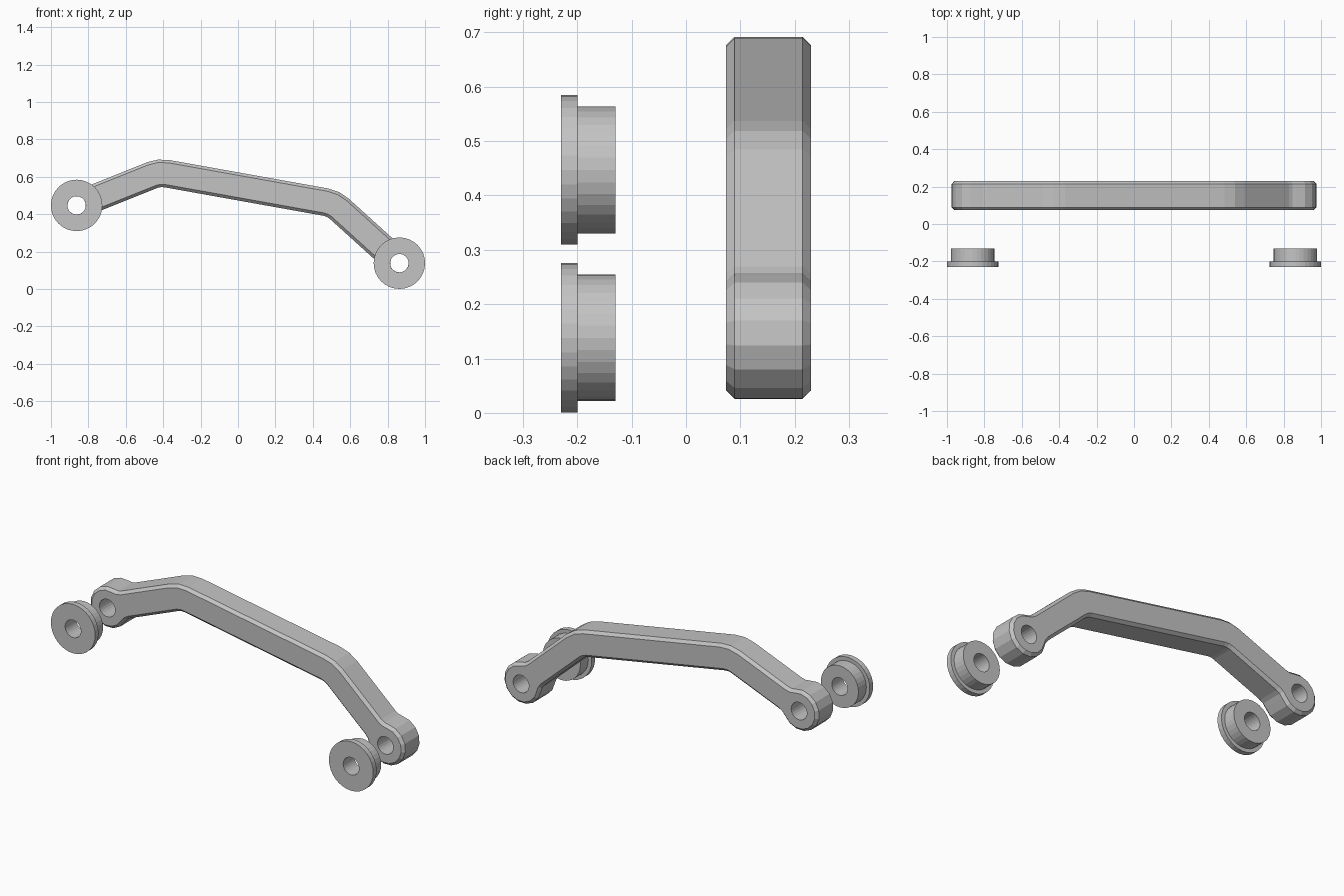
import bpy
import bmesh
from math import sin, cos, tan, asin, radians, pi
from mathutils import Matrix, Vector

if "Cube" in bpy.data.objects:
    bpy.data.objects.remove(bpy.data.objects["Cube"], do_unlink=True)

# Dimensions
TILT, MID_Z = radians(10.15), 0.2925
REACH, RISE = 0.8765, 0.252           # pivot distance and bar height, before tilting
SLOPE = radians(32)
HALF, FILLET = 0.074, 0.07            # half bar width, inner bend radius
LUG, HOLE = 0.114, 0.049
BACK, FRONT, CHAMFER = 0.23, 0.074, 0.0155

grey = bpy.data.materials.new("plain grey")
grey.use_nodes = True
grey.diffuse_color = (0.55, 0.55, 0.55, 1)
grey.node_tree.nodes["Principled BSDF"].inputs["Base Color"].default_value = grey.diffuse_color


def finish(name, bm):
    bmesh.ops.recalc_face_normals(bm, faces=bm.faces)
    mesh = bpy.data.meshes.new(name)
    bm.to_mesh(mesh)
    bm.free()
    mesh.materials.append(grey)
    obj = bpy.data.objects.new(name, mesh)
    bpy.context.collection.objects.link(obj)
    return obj


def polar(center, radius, angle):
    return Vector((center[0] + radius * cos(angle), center[1] + radius * sin(angle)))


def arc(center, radius, start, end, steps):
    return [polar(center, radius, start + (end - start) * i / steps) for i in range(steps + 1)]


def outline(inset):
    """Bent bar with a round lug at each end, shrunk by inset."""
    lug = Vector((REACH, 0))
    bend_x = REACH - RISE / tan(SLOPE) - (FILLET + HALF) * tan(SLOPE / 2)
    bend = Vector((bend_x, RISE - HALF - FILLET))
    side = pi / 2 - SLOPE
    along = pi - SLOPE
    spread = asin((HALF + FILLET) / (LUG + FILLET))
    upper, lower = along - spread, along + spread
    half = arc(bend, FILLET + 2 * HALF - inset, pi / 2, side, 2)
    half += arc(polar(lug, LUG + FILLET, upper), FILLET + inset, side + pi, upper + pi, 2)
    half += arc(lug, LUG - inset, upper, lower - 2 * pi, 11)[1:-1]
    half += arc(polar(lug, LUG + FILLET, lower), FILLET + inset, lower - pi, side, 2)
    half += arc(bend, FILLET + inset, side, pi / 2, 2)
    return half + [Vector((-p.x, p.y)) for p in reversed(half)]


def ring(bm, points, y):
    return [bm.verts.new((p.x, y, p.y)) for p in points]


def bridge(bm, a, b):
    for i in range(len(a)):
        j = (i + 1) % len(a)
        bm.faces.new((a[i], a[j], b[j], b[i]))


# Bent lever arm: chamfered rim, with a bore through each lug
bm = bmesh.new()
levels = [(FRONT, CHAMFER), (FRONT + CHAMFER, 0), (BACK - CHAMFER, 0), (BACK, CHAMFER)]
rims = [ring(bm, outline(inset), y) for y, inset in levels]
for a, b in zip(rims, rims[1:]):
    bridge(bm, a, b)
bores = []
for x in (-REACH, REACH):
    circle = arc((x, 0), HOLE, 0, 2 * pi, 24)[:-1]
    bores.append([ring(bm, circle, y) for y in (FRONT, BACK)])
    bridge(bm, *bores[-1])
for rim, end in ((rims[0], 0), (rims[-1], 1)):
    edges = []
    for loop in (rim, bores[0][end], bores[1][end]):
        edges += [bm.edges.get((loop[i - 1], loop[i])) for i in range(len(loop))]
    normal = Vector((0, 2 * end - 1, 0))
    bmesh.ops.triangle_fill(bm, edges=edges, use_beauty=True, normal=normal)
place = Matrix.Translation((0, 0, MID_Z)) @ Matrix.Rotation(TILT, 4, "Y")
bm.transform(place)
finish("lever_arm", bm)

# Flanged bushings in front of the lugs
PROFILE = [(HOLE, -0.23), (0.1375, -0.23), (0.1375, -0.2),
           (0.1165, -0.2), (0.1165, -0.13), (HOLE, -0.13)]
for name, x in (("right_bushing", -REACH), ("left_bushing", REACH)):
    bm = bmesh.new()
    rings = [ring(bm, arc((0, 0), r, 0, 2 * pi, 32)[:-1], y) for r, y in PROFILE]
    for i in range(len(rings)):
        bridge(bm, rings[i - 1], rings[i])
    bushing = finish(name, bm)
    bushing.location = place @ Vector((x, 0, 0))
